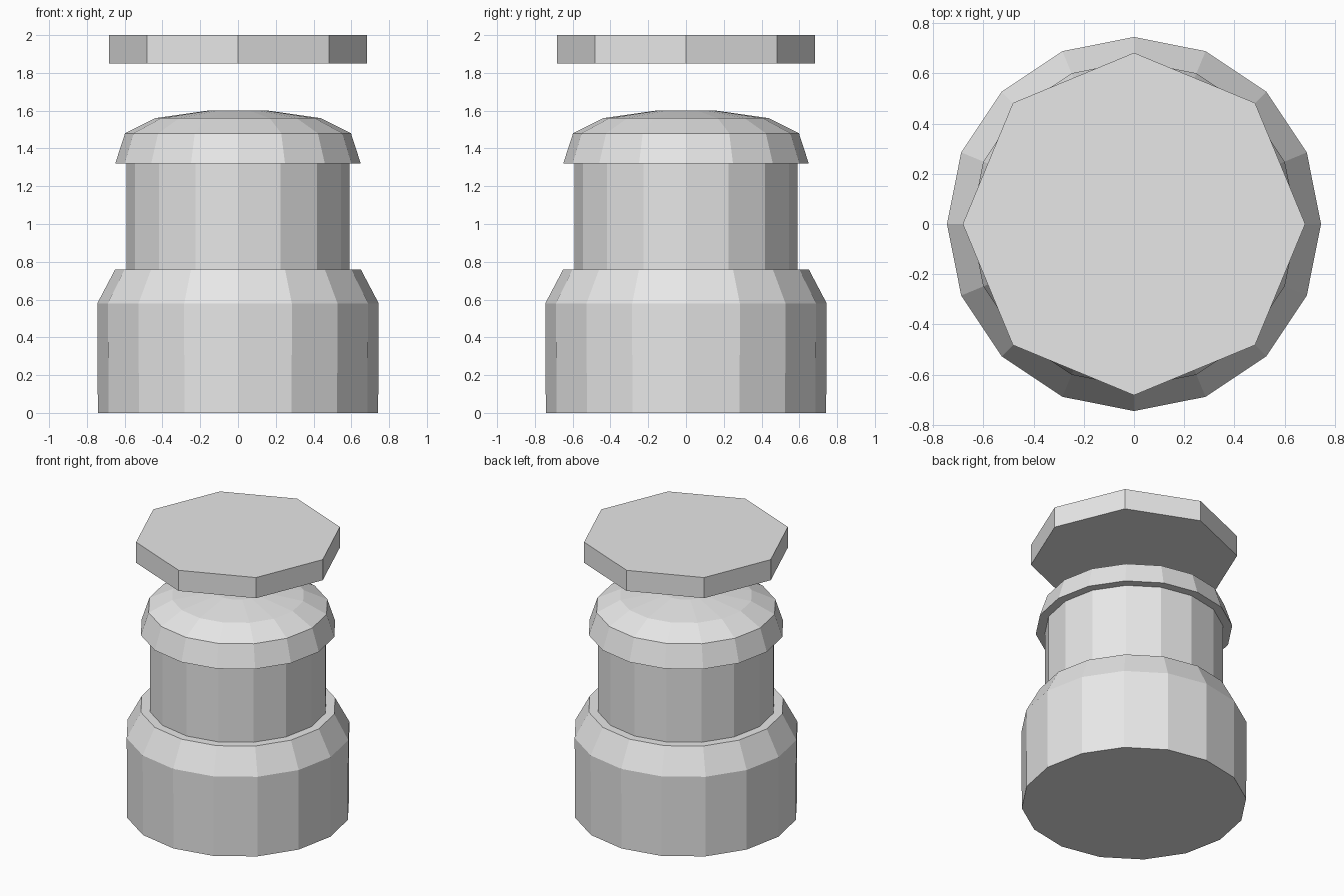
import bpy
import bmesh
from math import cos, sin, tau

cube = bpy.data.objects.get("Cube")
if cube:
    bpy.data.objects.remove(cube, do_unlink=True)

# Single plain grey finish
GREY = (0.8, 0.8, 0.8, 1.0)
grey = bpy.data.materials.new("light_grey")
grey.use_nodes = True
grey.diffuse_color = GREY
grey.node_tree.nodes["Principled BSDF"].inputs["Base Color"].default_value = GREY


def turned_part(name, sides, profile):
    """Closed faceted solid of revolution from (radius, height) pairs, bottom to top."""
    bm = bmesh.new()
    rings = [
        [bm.verts.new((r * cos(tau * i / sides), r * sin(tau * i / sides), z))
         for i in range(sides)]
        for r, z in profile
    ]
    for low, high in zip(rings, rings[1:]):
        for i in range(sides):
            j = (i + 1) % sides
            bm.faces.new((low[i], low[j], high[j], high[i]))
    bm.faces.new(reversed(rings[0]))
    bm.faces.new(rings[-1])
    mesh = bpy.data.meshes.new(name)
    bm.to_mesh(mesh)
    bm.free()
    mesh.materials.append(grey)
    obj = bpy.data.objects.new(name, mesh)
    bpy.context.collection.objects.link(obj)
    return obj


# Wide foot with a chamfered shoulder
turned_part("base", 16, [(0.742, 0), (0.745, 0.58), (0.65, 0.76)])

# Narrower neck, seated slightly into the base and the cap
turned_part("column", 16, [(0.59, 0.74), (0.59, 1.34)])

# Domed cap overhanging the column
turned_part("domed_cap", 16,
            [(0.65, 1.32), (0.598, 1.48), (0.44, 1.56), (0.16, 1.60)])

# Octagonal plate floating above the cap
turned_part("floating_plate", 8, [(0.682, 1.85), (0.682, 2.0)])
